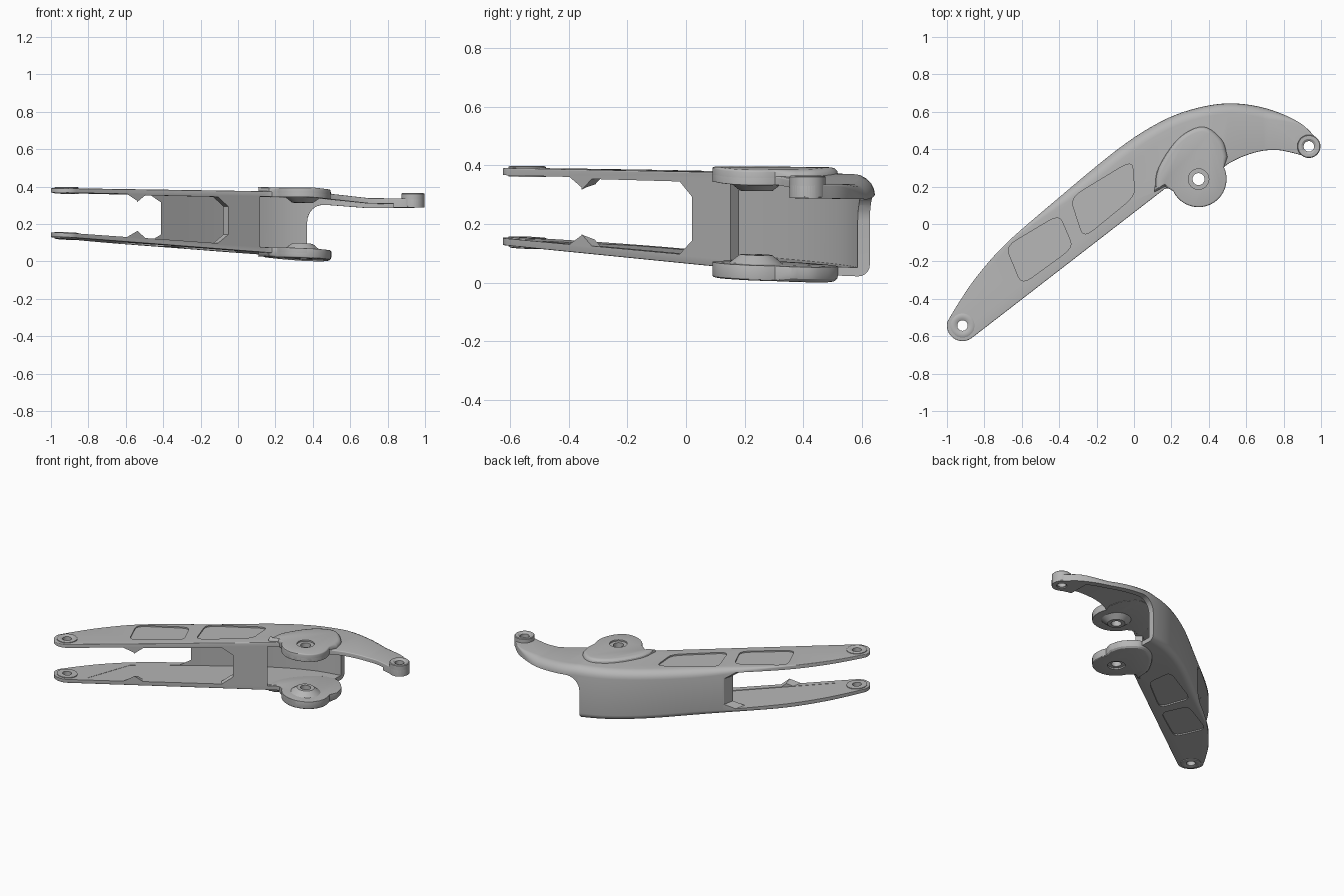
import bpy, bmesh, math
from mathutils import Vector

if "Cube" in bpy.data.objects:
    bpy.data.objects.remove(bpy.data.objects["Cube"])

grey = bpy.data.materials.new("cast_grey")
grey.use_nodes = True
grey.diffuse_color = (0.47, 0.47, 0.47, 1)
grey.node_tree.nodes["Principled BSDF"].inputs["Base Color"].default_value = grey.diffuse_color

H, PLATE, WALL = 0.35, 0.03, 0.04
MAIN, FORK, TIP = (0.345, 0.24), (-0.917, -0.543), (0.935, 0.415)


def clamp(v):
    return max(0.0, min(1.0, v))


def ramp(v, a, b):
    t = clamp((v - a) / (b - a))
    return t * t * (3 - 2 * t)


def spline(pts, n=5):
    """Smooth curve through plan points."""
    p = [Vector(q) for q in pts]
    p = [2 * p[0] - p[1]] + p + [2 * p[-1] - p[-2]]
    out = []
    for a, b, c, d in zip(p, p[1:], p[2:], p[3:]):
        for k in range(n):
            t = k / n
            out.append(b + (c - a) * t / 2 + (2 * a - 5 * b + 4 * c - d) * t * t / 2
                       + (3 * b - a - 3 * c + d) * t ** 3 / 2)
    return out + [p[-2]]


def arc(c, r, a0, a1, n=20):
    angles = [math.radians(a0 + (a1 - a0) * k / n) for k in range(n + 1)]
    return [Vector((c[0] + r * math.cos(a), c[1] + r * math.sin(a))) for a in angles]


def rounded(pts, f=0.2, n=4):
    """Round the corners of a plan polygon."""
    p, out = [Vector(q) for q in pts], []
    for i, b in enumerate(p):
        a, c = b.lerp(p[i - 1], f), b.lerp(p[(i + 1) % len(p)], f)
        out += [a.lerp(b, k / n).lerp(b.lerp(c, k / n), k / n) for k in range(n + 1)]
    return out


def inward(pts):
    out = []
    for i in range(len(pts)):
        t = (pts[(i + 1) % len(pts)] - pts[i - 1]).normalized()
        out.append(Vector((-t.y, t.x)))
    return out


def make(name, bm):
    bmesh.ops.recalc_face_normals(bm, faces=bm.faces)
    me = bpy.data.meshes.new(name)
    bm.to_mesh(me)
    bm.free()
    ob = bpy.data.objects.new(name, me)
    bpy.context.scene.collection.objects.link(ob)
    me.materials.append(grey)
    return ob


def skin(name, rings, closed=False):
    """Join rings of points; cap the ends, or wrap round when closed."""
    bm = bmesh.new()
    vs = [[bm.verts.new(p) for p in ring] for ring in rings]
    n = len(vs[0])
    for a, b in zip(vs, vs[1:] + vs[:1] if closed else vs[1:]):
        for i in range(n):
            j = (i + 1) % n
            bm.faces.new((a[i], a[j], b[j], b[i]))
    if not closed:
        bm.faces.new(vs[0])
        bm.faces.new(vs[-1])
    return make(name, bm)


def prism(name, pts, move):
    return skin(name, [pts, [Vector(p) + Vector(move) for p in pts]])


def plan_prism(name, pts, z0, z1):
    return prism(name, [Vector((p[0], p[1], z0)) for p in pts], (0, 0, z1 - z0))


def loft(name, pts, z0, z1, low, high, seg=5):
    """Extruded outline with an edge radius for each point."""
    nor, rings = inward(pts), []
    steps = [math.pi / 2 * k / seg for k in range(seg + 1)]
    for sign, rad, z in ((-1, low, z0), (1, high, z1)):
        for a in (reversed(steps) if sign < 0 else steps):
            rings.append([(*(p + n * r * (1 - math.cos(a))), z - sign * r * (1 - math.sin(a)))
                          for p, n, r in zip(pts, nor, rad)])
    return skin(name, rings)


def ring(name, c, prof, flip=False, n=40):
    rows = []
    for k in range(n):
        a = 2 * math.pi * k / n
        rows.append([(c[0] + r * math.cos(a), c[1] + r * math.sin(a), H - z if flip else z)
                     for r, z in prof])
    return skin(name, rows, closed=True)


def carve(ob, cutters):
    for c in cutters:
        m = ob.modifiers.new("cut", 'BOOLEAN')
        m.operation, m.solver, m.object = 'DIFFERENCE', 'EXACT', c
    bpy.context.view_layer.update()
    dg = bpy.context.evaluated_depsgraph_get()
    me = bpy.data.meshes.new_from_object(ob.evaluated_get(dg))
    ob.modifiers.clear()
    ob.data = me
    for c in cutters:
        bpy.data.objects.remove(c)


def finish(ob):
    """Slope the flat-built part into place and shade it."""
    bm = bmesh.new()
    bm.from_mesh(ob.data)
    for x in (0.4, 0.7):
        bmesh.ops.bisect_plane(bm, geom=bm.verts[:] + bm.edges[:] + bm.faces[:],
                               plane_co=(x, 0, 0), plane_no=(1, 0, 0))
    for v in bm.verts:
        u = 0.787 * v.co.x + 0.617 * v.co.y
        low = 0.061 - 0.061 * u
        top = 0.378 - 0.012 * u - 0.03 * clamp((v.co.x - 0.4) / 0.3)
        v.co.z = low + v.co.z / H * (top - low)
    bm.to_mesh(ob.data)
    bm.free()
    bpy.ops.object.select_all(action='DESELECT')
    ob.select_set(True)
    bpy.context.view_layer.objects.active = ob
    bpy.ops.object.shade_smooth_by_angle(angle=math.radians(30))


# Arm body outline: back curve, fork end, front edge, pivot lobe, thin arm, tip
back = spline([(0.985, 0.45), (0.88, 0.545), (0.7, 0.62), (0.5, 0.645), (0.3, 0.61),
               (0.12, 0.535), (-0.1, 0.39), (-0.45, 0.1), (-0.69, -0.11), (-0.84, -0.28),
               (-0.93, -0.41), (-0.985, -0.5)])
outline = (back + arc(FORK, 0.083, 165, 308) + [Vector((0.163, 0.187)), Vector((0.185, 0.192))]
           + arc(MAIN, 0.15, 205, 385)
           + spline([(0.5, 0.32), (0.58, 0.36), (0.68, 0.39), (0.77, 0.395), (0.85, 0.38)])
           + arc(TIP, 0.062, 230, 390))
radius = [0.006 + (0.05 * ramp(p.x, -0.75, -0.2) * (1 - ramp(p.x, 0.7, 0.93))
                   if i < len(back) else 0) for i, p in enumerate(outline)]
body = loft("arm_body", outline, 0, H, [r * 0.7 for r in radius], radius)


# Hollow inside, open towards the pivot
def front(x, inset=0.0):
    return Vector((x - 0.617 * inset, 0.187 + 0.789 * (x - 0.163) + 0.787 * inset))


nor = inward(back)
inner = [p + n * WALL for p, n in list(zip(back, nor))[1:-1] if -0.75 < p.x < 0.87]
cavity = plan_prism("cavity", inner + [front(-0.76, 0.045), front(0.11, 0.045), front(0.13, -0.08),
                                       Vector((0.6, -0.1)), Vector((inner[0].x, 0.1))],
                    PLATE, H - PLATE)

# Space below the thin arm, with a curved corner
corner = [(0.47 + p.x, p.y) for p in arc((0, 0.19), 0.1, 180, 90, 8)]
under = prism("under_arm", [(x, -0.2, z) for x, z in
                            [(0.37, -0.2)] + corner + [(1.2, 0.305), (1.2, -0.2)]], (0, 1.2, 0))

# Fork gap with chamfered root
fork_cut = prism("fork_gap", [(-0.676 - 0.96 * w, -0.823 + 0.28 * w, z) for w, z in
                              [(0.04, 0.032), (0, 0.075), (0, 0.275), (0.04, 0.318),
                               (0.7, 0.318), (0.7, 0.032)]], (0.336, 1.152, 0))

# Octagonal opening in the front wall
lo, hi, c = -0.545, -0.05, 0.055
window = prism("window", [(*front(x, -0.05), z) for x, z in
                          [(lo + c, 0.034), (hi - c, 0.034), (hi, 0.09), (hi, 0.255),
                           (hi - c, 0.312), (lo + c, 0.312), (lo, 0.255), (lo, 0.09)]],
               (-0.617 * 0.12, 0.787 * 0.12, 0))

# Shallow pockets above and below, and pin holes
pockets = [rounded([(-0.685, -0.12), (-0.4, 0.05), (-0.325, -0.125), (-0.6, -0.325)]),
           rounded([(-0.34, 0.14), (-0.01, 0.34), (0.005, 0.15), (-0.27, -0.075)])]
cuts = [cavity, under, fork_cut, window]
for p in pockets:
    cuts += [plan_prism("pocket", p, H - 0.01, H + 0.1), plan_prism("pocket", p, -0.1, 0.01)]
cuts += [plan_prism("hole", arc(q, 0.032, 0, 348.75, 31), -0.1, H + 0.1) for q in (MAIN, FORK, TIP)]
carve(body, cuts)
parts = [body]

# Pivot pads above and below, with countersunk pin holes
lobe = arc(MAIN, 0.15, 205, 385)
pad_outline = lobe + spline([(0.5, 0.36), (0.47, 0.45), (0.37, 0.52), (0.24, 0.46),
                             (0.13, 0.3), (0.11, 0.17)]) + [Vector((0.165, 0.2))]
soft = [0.008 if i < len(lobe) else 0.025 for i in range(len(pad_outline))]
thin = [0.002] * len(pad_outline)
for name, z0, z1, low, high in (("upper_pivot_pad", 0.318, 0.373, thin, soft),
                                ("lower_pivot_pad", -0.023, 0.032, soft, thin)):
    pad = loft(name, pad_outline, z0, z1, low, high, 3)
    sink = (z1 - 0.01, z1 + 0.1) if z0 > 0 else (z0 - 0.1, z0 + 0.01)
    carve(pad, [plan_prism("hole", arc(MAIN, 0.032, 0, 348.75, 31), -0.1, H + 0.1),
                plan_prism("sink", arc(MAIN, 0.055, 0, 348.75, 31), *sink)])
    parts.append(pad)

# Inner pivot cones, fork rings and tip eye
for side, flip in (("upper", False), ("lower", True)):
    parts.append(ring(side + "_pivot_cone", MAIN, [(0.032, 0.33), (0.032, 0.288), (0.055, 0.288),
                                                   (0.092, 0.318), (0.092, 0.33)], flip))
    parts.append(ring(side + "_fork_ring", FORK, [(0.028, 0.312), (0.064, 0.312), (0.064, 0.356),
                                                  (0.058, 0.36), (0.04, 0.36), (0.028, 0.352)], flip))
parts.append(ring("tip_eye", TIP, [(0.028, 0.308), (0.04, 0.302), (0.058, 0.302), (0.062, 0.306),
                                   (0.062, 0.376), (0.058, 0.38), (0.04, 0.38), (0.028, 0.372)]))

for ob in parts:
    finish(ob)
